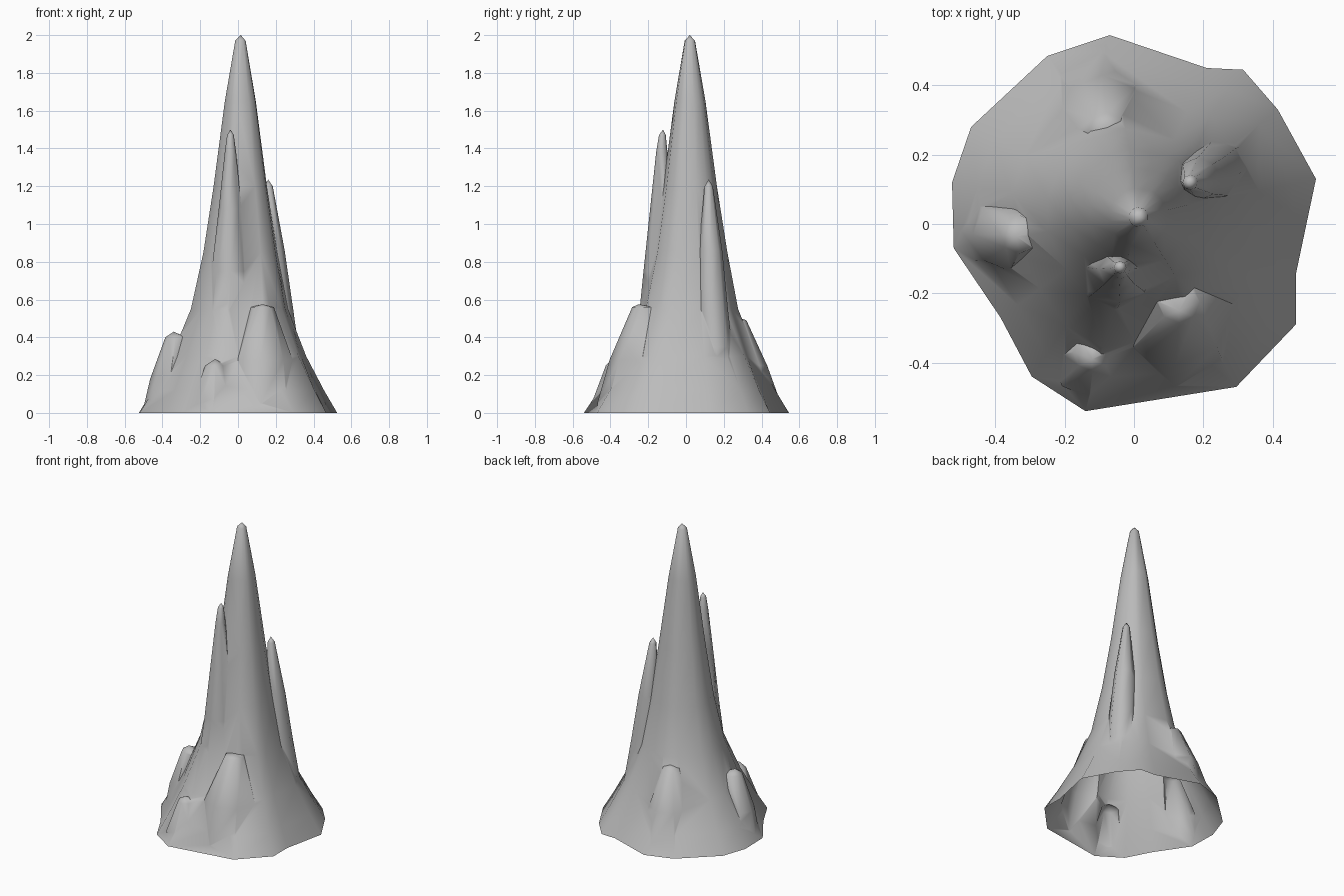
import bpy, bmesh, math
from mathutils import Vector

cube = bpy.data.objects.get("Cube")
if cube:
    bpy.data.objects.remove(cube, do_unlink=True)

stone = bpy.data.materials.new("grey stone")
stone.use_nodes = True
stone.diffuse_color = (0.5, 0.5, 0.5, 1)
stone.node_tree.nodes["Principled BSDF"].inputs["Base Color"].default_value = (0.5, 0.5, 0.5, 1)


def loft(name, rings, tip):
    """Closed solid through a stack of rings, ending in a point."""
    bm = bmesh.new()
    loops = [[bm.verts.new(p) for p in ring] for ring in rings]
    n = len(loops[0])
    for a, b in zip(loops, loops[1:]):
        for i in range(n):
            j = (i + 1) % n
            bm.faces.new((a[i], a[j], b[j], b[i]))
    top = bm.verts.new(tip)
    for i in range(n):
        bm.faces.new((loops[-1][i], loops[-1][(i + 1) % n], top))
    bm.faces.new(loops[0][::-1])
    bmesh.ops.recalc_face_normals(bm, faces=bm.faces)
    mesh = bpy.data.meshes.new(name)
    bm.to_mesh(mesh)
    bm.free()
    mesh.materials.append(stone)
    obj = bpy.data.objects.new(name, mesh)
    bpy.context.collection.objects.link(obj)
    return obj


def spire(name, stations, tip, sides=8):
    """Side spire: each station is x, y, z, radius."""
    rings = [[(x + r * math.cos(math.tau * i / sides), y + r * math.sin(math.tau * i / sides), z)
              for i in range(sides)] for x, y, z, r in stations]
    return loft(name, rings, tip)


# Irregular foot outline
foot = [(0.525, 0.13), (0.415, 0.33), (0.315, 0.445), (0.21, 0.45), (-0.07, 0.545),
        (-0.25, 0.485), (-0.47, 0.28), (-0.525, 0.12), (-0.52, -0.07), (-0.385, -0.27),
        (-0.295, -0.44), (-0.14, -0.54), (0.295, -0.47), (0.467, -0.29), (0.467, -0.145)]

# Main cone: height, radius, and how much of the foot outline remains
levels = [(0, 0.5, 1), (0.12, 0.435, 0.9), (0.3, 0.35, 0.6), (0.55, 0.255, 0.4),
          (0.85, 0.195, 0.3), (1.2, 0.142, 0.2), (1.65, 0.083, 0.1), (1.97, 0.028, 0)]
rings = []
for z, r, keep in levels:
    shift = Vector((0.013, 0.02)) * min(1, z / 0.85)
    ring = []
    for p in foot:
        v = Vector(p)
        q = v.normalized() * r * (1 + keep * (v.length / 0.5 - 1)) + shift
        ring.append((q.x, q.y, z))
    rings.append(ring)
body = loft("stalagmite", rings, (0.015, 0.02, 2))

# Side spires and low shoulders
parts = [
    spire("front_spire", [(-0.05, -0.13, 0.5, 0.12), (-0.04, -0.125, 0.75, 0.1),
                          (-0.042, -0.13, 1.08, 0.06), (-0.04, -0.128, 1.38, 0.03),
                          (-0.04, -0.125, 1.47, 0.018)], (-0.04, -0.122, 1.5)),
    spire("left_spire", [(0.25, 0.16, 0.15, 0.1), (0.23, 0.155, 0.35, 0.09),
                         (0.21, 0.14, 0.55, 0.082), (0.185, 0.13, 0.86, 0.062),
                         (0.162, 0.12, 1.2, 0.022)], (0.16, 0.12, 1.235)),
    spire("right_shoulder", [(-0.38, -0.02, 0.03, 0.12), (-0.36, -0.03, 0.18, 0.105),
                             (-0.33, -0.03, 0.4, 0.055)], (-0.34, -0.035, 0.43)),
    spire("front_shoulder", [(0.12, -0.27, 0.05, 0.2), (0.12, -0.235, 0.28, 0.17),
                             (0.13, -0.225, 0.56, 0.06)], (0.13, -0.25, 0.575)),
    spire("back_shoulder", [(-0.09, 0.32, 0.03, 0.19), (-0.09, 0.3, 0.25, 0.13),
                            (-0.08, 0.265, 0.49, 0.055)], (-0.08, 0.28, 0.505)),
    spire("front_ridge", [(-0.13, -0.39, 0.05, 0.11), (-0.12, -0.37, 0.25, 0.055)],
          (-0.12, -0.39, 0.285)),
]

# Merge everything into one skin
bpy.context.view_layer.objects.active = body
for part in parts:
    mod = body.modifiers.new("merge", "BOOLEAN")
    mod.operation = "UNION"
    mod.solver = "EXACT"
    mod.object = part
    bpy.ops.object.modifier_apply(modifier=mod.name)
    bpy.data.objects.remove(part, do_unlink=True)

# Open the underside
bm = bmesh.new()
bm.from_mesh(body.data)
bm.normal_update()
under = [f for f in bm.faces if f.normal.z < -0.9 and f.calc_center_median().z < 0.06]
bmesh.ops.delete(bm, geom=under, context="FACES")
bm.to_mesh(body.data)
bm.free()

for obj in bpy.context.selected_objects:
    obj.select_set(False)
body.select_set(True)
bpy.ops.object.shade_smooth_by_angle(angle=math.radians(60))
